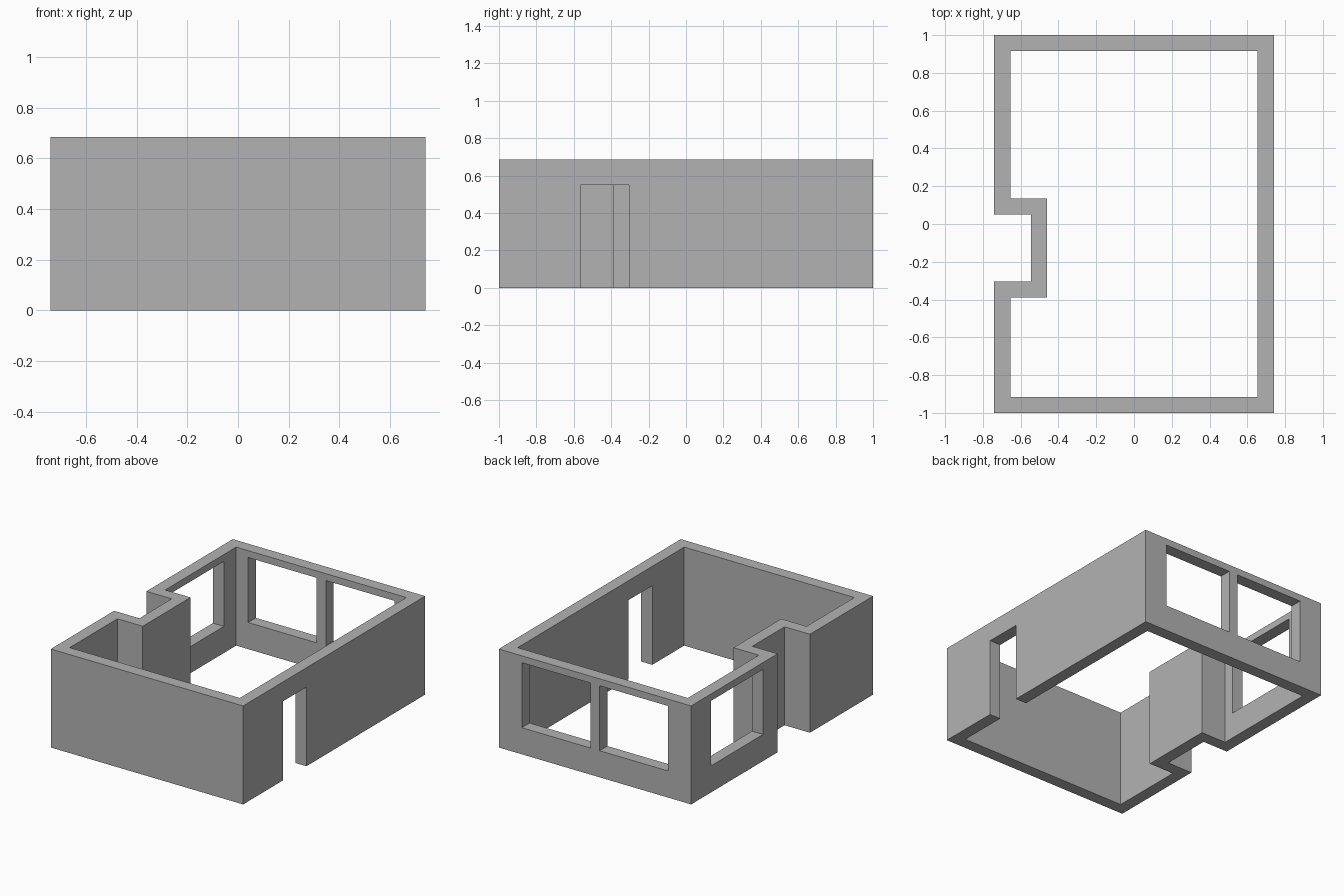
import bpy

default_cube = bpy.data.objects.get("Cube")
if default_cube:
    bpy.data.objects.remove(default_cube, do_unlink=True)

HEIGHT = 0.685
THICKNESS = 0.085
SILL, HEAD = 0.185, 0.637

# Plain grey plaster
plaster = bpy.data.materials.new("grey_plaster")
plaster.use_nodes = True
grey = (0.45, 0.45, 0.45, 1.0)
plaster.diffuse_color = grey
plaster.node_tree.nodes["Principled BSDF"].inputs["Base Color"].default_value = grey

# Outer footprint, counter-clockwise, with the entrance niche on the right side
footprint = [(0.74, -1), (0.74, 1), (-0.74, 1), (-0.74, 0.05),
             (-0.545, 0.05), (-0.545, -0.305), (-0.74, -0.305), (-0.74, -1)]
n = len(footprint)
verts = [(x, y, z) for z in (0, HEIGHT) for x, y in footprint]
faces = [(i, (i + 1) % n, (i + 1) % n + n, i + n) for i in range(n)]
mesh = bpy.data.meshes.new("house_walls")
mesh.from_pydata(verts, [], faces)
mesh.materials.append(plaster)
walls = bpy.data.objects.new("house_walls", mesh)
bpy.context.collection.objects.link(walls)
bpy.context.view_layer.objects.active = walls

# Wall thickness grows inwards
solid = walls.modifiers.new("wall_thickness", 'SOLIDIFY')
solid.thickness = THICKNESS
solid.offset = -1
solid.use_even_offset = True
bpy.ops.object.modifier_apply(modifier=solid.name)


def cut_opening(name, low, high):
    """Cut a box-shaped opening between two corners."""
    centre = [(a + b) / 2 for a, b in zip(low, high)]
    bpy.ops.mesh.primitive_cube_add(size=1, location=centre)
    cutter = bpy.context.object
    cutter.name = name
    cutter.scale = [b - a for a, b in zip(low, high)]
    cutter.hide_render = True
    cutter.data.materials.append(plaster)
    cut = walls.modifiers.new(name, 'BOOLEAN')
    cut.operation = 'DIFFERENCE'
    cut.solver = 'EXACT'
    cut.object = cutter
    bpy.context.view_layer.update()
    bpy.context.view_layer.objects.active = walls
    bpy.ops.object.modifier_apply(modifier=cut.name)
    bpy.data.objects.remove(cutter, do_unlink=True)


# Pair of back windows with a post between them
cut_opening("back_window_left", (0.035, 0.85, SILL), (0.563, 1.1, HEAD))
cut_opening("back_window_right", (-0.563, 0.85, SILL), (-0.035, 1.1, HEAD))
# Side window
cut_opening("side_window", (-0.85, 0.21, SILL), (-0.6, 0.78, HEAD))
# Doorway, open down to the ground
cut_opening("doorway", (0.6, -0.565, -0.1), (0.85, -0.305, 0.55))
